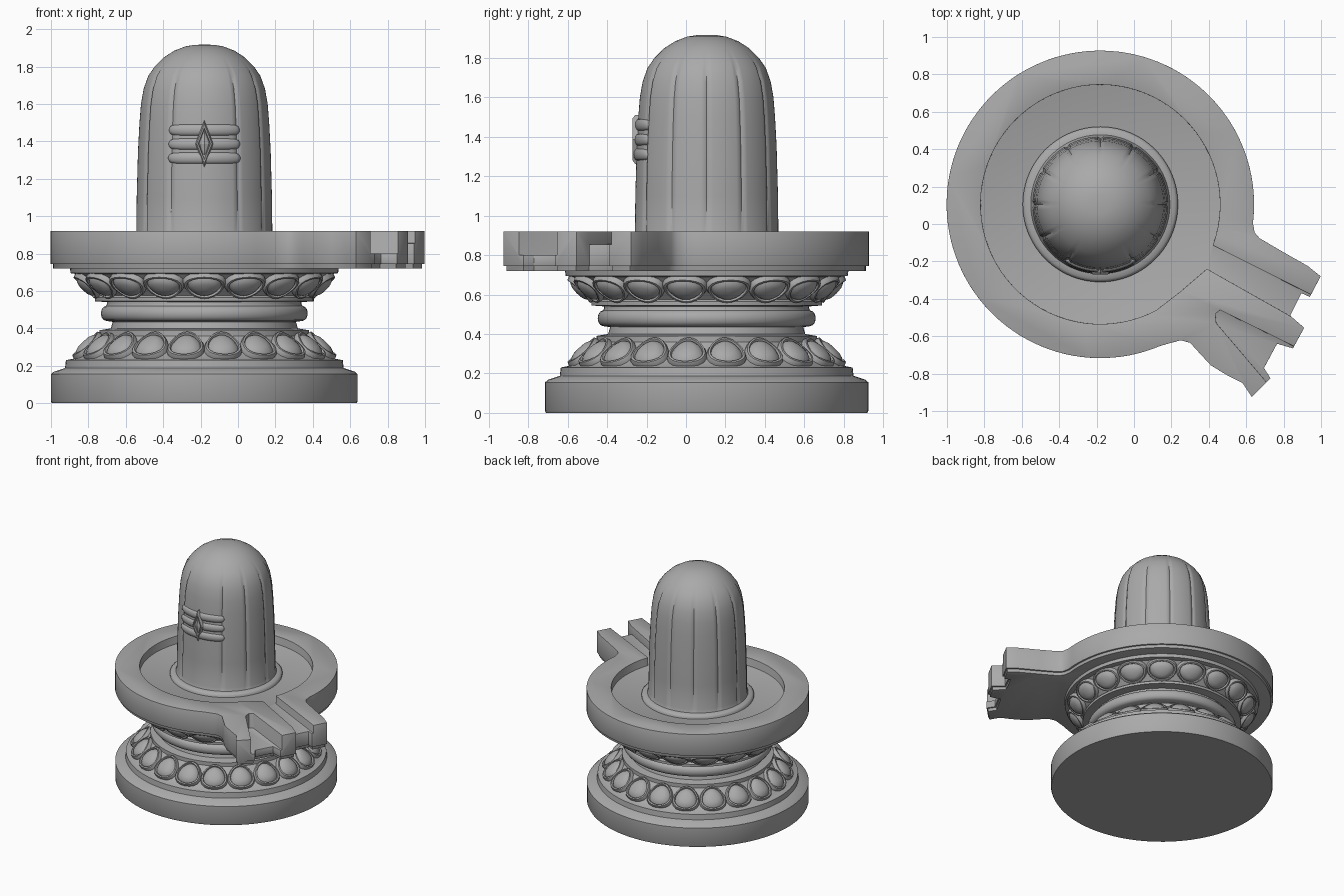
import bpy, bmesh, math
from math import sin, cos, pi, radians
from mathutils import Matrix, Vector

cube = bpy.data.objects.get("Cube")
if cube:
    bpy.data.objects.remove(cube)

CX, CY = -0.18, 0.105   # main axis of the pedestal and shaft

stone = bpy.data.materials.new("grey_stone")
stone.use_nodes = True
stone.diffuse_color = (0.4, 0.4, 0.4, 1)
bsdf = next(n for n in stone.node_tree.nodes if n.type == 'BSDF_PRINCIPLED')
bsdf.inputs["Base Color"].default_value = (0.4, 0.4, 0.4, 1)
bsdf.inputs["Roughness"].default_value = 0.7


def make(name, bm, loc=(0, 0, 0)):
    bmesh.ops.recalc_face_normals(bm, faces=bm.faces)
    mesh = bpy.data.meshes.new(name)
    bm.to_mesh(mesh)
    bm.free()
    mesh.materials.append(stone)
    ob = bpy.data.objects.new(name, mesh)
    ob.location = loc
    bpy.context.collection.objects.link(ob)
    return ob


def smooth(ob, angle=35):
    bpy.ops.object.select_all(action='DESELECT')
    ob.select_set(True)
    bpy.context.view_layer.objects.active = ob
    bpy.ops.object.shade_smooth_by_angle(angle=radians(angle))


def lathe(bm, profile, seg, shape):
    """Spin (radius, height) pairs; shape(r, angle, h) gives each vertex."""
    rings = []
    for r, h in profile:
        n = 1 if r == 0 else seg
        rings.append([bm.verts.new(shape(r, 2 * pi * i / seg, h)) for i in range(n)])
    for a, b in zip(rings, rings[1:]):
        for i in range(seg):
            j = (i + 1) % seg
            quad = [a[i % len(a)], a[j % len(a)], b[j % len(b)], b[i % len(b)]]
            bm.faces.new(list(dict.fromkeys(quad)))


def round_shape(r, a, h):
    return (r * cos(a), r * sin(a), h)


# Pedestal: plinth, waist with bead, flaring neck
bm = bmesh.new()
bead = [(0.525 + 0.028 * sin(t * pi / 6), 0.48 - 0.04 * cos(t * pi / 6)) for t in range(7)]
lathe(bm, [(0, 0), (0.815, 0), (0.82, 0.01), (0.82, 0.155), (0.805, 0.168), (0.745, 0.188),
           (0.74, 0.23), (0.69, 0.24), (0.62, 0.30), (0.56, 0.36), (0.56, 0.39), (0.5, 0.4),
           (0.49, 0.435)] + bead +
      [(0.52, 0.53), (0.52, 0.54), (0.585, 0.545), (0.585, 0.565), (0.57, 0.575), (0.64, 0.65),
       (0.68, 0.69), (0.715, 0.695), (0.72, 0.73), (0, 0.73)], 96, round_shape)
smooth(make("pedestal", bm, (CX, CY, 0)))


# Lotus petals: a domed leaf with a raised border, repeated round the axis
def petal_row(name, count, radius, height, slope, half_w, half_l, taper):
    bm = bmesh.new()
    leaf = [(0, 0.034), (0.4, 0.031), (0.65, 0.022), (0.78, 0.008), (0.83, 0.02),
            (0.93, 0.02), (1, 0.004), (1, -0.04)]
    for k in range(count):
        a = 2 * pi * (k + 0.5) / count
        out = Vector((cos(a), sin(a), 0))
        side = Vector((-sin(a), cos(a), 0))
        up = out * cos(slope) + Vector((0, 0, sin(slope)))
        normal = side.cross(up)
        centre = out * radius + Vector((0, 0, height))

        def shape(r, t, h):
            y = r * sin(t)
            return (centre + side * (r * cos(t) * half_w * (1 + taper * y))
                    + up * (y * half_l) + normal * (h - 0.012 * r * r * cos(t) ** 2))
        lathe(bm, leaf, 20, shape)
    smooth(make(name, bm, (CX, CY, 0)), 40)


petal_row("lower_lotus_petals", 20, 0.632, 0.305, radians(137), 0.1, 0.1, -0.2)
petal_row("upper_lotus_petals", 18, 0.635, 0.63, radians(45), 0.114, 0.088, 0.15)


# Basin: round tray with a three-ridged spout
def arc(radius, start, end, n):
    return [(CX + radius * cos(radians(start + (end - start) * i / n)),
             CY + radius * sin(radians(start + (end - start) * i / n))) for i in range(n + 1)]


def prism(points, z0, z1):
    bm = bmesh.new()
    bottom = bm.faces.new([bm.verts.new((x, y, z0)) for x, y in points])
    res = bmesh.ops.extrude_face_region(bm, geom=[bottom], use_keep_orig=True)
    top = [v for v in res["geom"] if isinstance(v, bmesh.types.BMVert)]
    bmesh.ops.translate(bm, verts=top, vec=(0, 0, z1 - z0))
    bmesh.ops.recalc_face_normals(bm, faces=bm.faces)
    return bm


outline = arc(0.822, -7, 293, 100) + [
    (0.2, -0.635), (0.25, -0.622), (0.3, -0.635), (0.35, -0.69), (0.41, -0.755), (0.5, -0.81),
    (0.58, -0.85), (0.63, -0.925), (0.73, -0.825), (0.695, -0.77), (0.765, -0.64),
    (0.85, -0.665), (0.91, -0.555), (0.835, -0.49), (0.895, -0.37), (0.94, -0.39),
    (0.998, -0.28), (0.93, -0.225), (0.78, -0.14), (0.67, -0.075), (0.645, -0.045)]
bm = prism(outline, 0.745, 0.92)
low = [f for f in bm.faces if f.normal.z < -0.9]
bmesh.ops.inset_region(bm, faces=low, thickness=0.014)
res = bmesh.ops.extrude_face_region(bm, geom=low)
bmesh.ops.translate(bm, verts=[v for v in res["geom"] if isinstance(v, bmesh.types.BMVert)],
                    vec=(0, 0, -0.025))
bmesh.ops.delete(bm, geom=low, context='FACES_ONLY')
basin = make("basin", bm)

# Hollows: main pool running into the first channel, then the second channel
pool = arc(0.64, -20, 298, 72) + [(0.25, -0.36), (0.39, -0.24), (1.07, -0.625), (1.09, -0.45)]
gully = [(0.46, -0.46), (1.0, -0.725), (0.84, -1.0), (0.44, -0.53), (0.435, -0.48)]
for name, points, floor in (("pool_cutter", pool, 0.855), ("channel_cutter", gully, 0.8)):
    cutter = make(name, prism(points, floor, 1.1))
    cutter.hide_render = True
    mod = basin.modifiers.new(name, 'BOOLEAN')
    mod.operation, mod.solver, mod.object = 'DIFFERENCE', 'EXACT', cutter
    bpy.context.view_layer.objects.active = basin
    bpy.ops.object.modifier_apply(modifier=name)
    bpy.data.objects.remove(cutter)
bev = basin.modifiers.new("soft_edges", 'BEVEL')
bev.width, bev.segments, bev.limit_method, bev.angle_limit = 0.014, 2, 'ANGLE', radians(40)
bpy.ops.object.modifier_apply(modifier="soft_edges")
smooth(basin)


# Domed shaft with vertical grooves and a collar at its foot
def grooved(r, a, h):
    step = (a + pi / 2) / (pi / 6)
    near = abs(step - round(step)) < 0.01 and round(step) % 12 != 0
    if near and 0.9 < h < 1.77:
        r -= 0.009
    return round_shape(r, a, h)


bm = bmesh.new()
lathe(bm, [(0.415, 0.84), (0.415, 0.868), (0.4, 0.882), (0.372, 0.885), (0.364, 0.91),
           (0.362, 1.1), (0.355, 1.35), (0.347, 1.5), (0.339, 1.6), (0.325, 1.68), (0.3, 1.75),
           (0.265, 1.8), (0.215, 1.85), (0.16, 1.885), (0.1, 1.908), (0.05, 1.916), (0, 1.917)],
      144, grooved)
smooth(make("shaft", bm, (CX, CY, 0)), 50)

# Three raised bars wrapped round the front of the shaft
for k, z in enumerate((1.31, 1.385, 1.46)):
    bm = bmesh.new()
    n, span, reach = 24, radians(34), 0.352 - 0.004 * k

    def bar(r, t, h):
        a = -pi / 2 + h * span
        d = reach + 0.6 * r * cos(t)
        return (d * cos(a), d * sin(a), z + r * sin(t))
    ends = [(0.031 * (1 - abs(2 * i / n - 1) ** 8) ** 0.5, 2 * i / n - 1) for i in range(n + 1)]
    lathe(bm, ends, 12, bar)
    smooth(make("front_bar_%d" % (k + 1), bm, (CX, CY, 0)), 50)


# Diamond with a raised border over the bars
def diamond(r, a, h):
    return (0.048 * r * cos(a), -0.362 - h, 1.387 + 0.125 * r * sin(a))


bm = bmesh.new()
lathe(bm, [(0, 0.014), (0.45, 0.006), (0.6, 0), (0.68, 0.014), (0.85, 0.014), (1, 0), (1, -0.03)],
      4, diamond)
make("front_diamond", bm, (CX, CY, 0))
